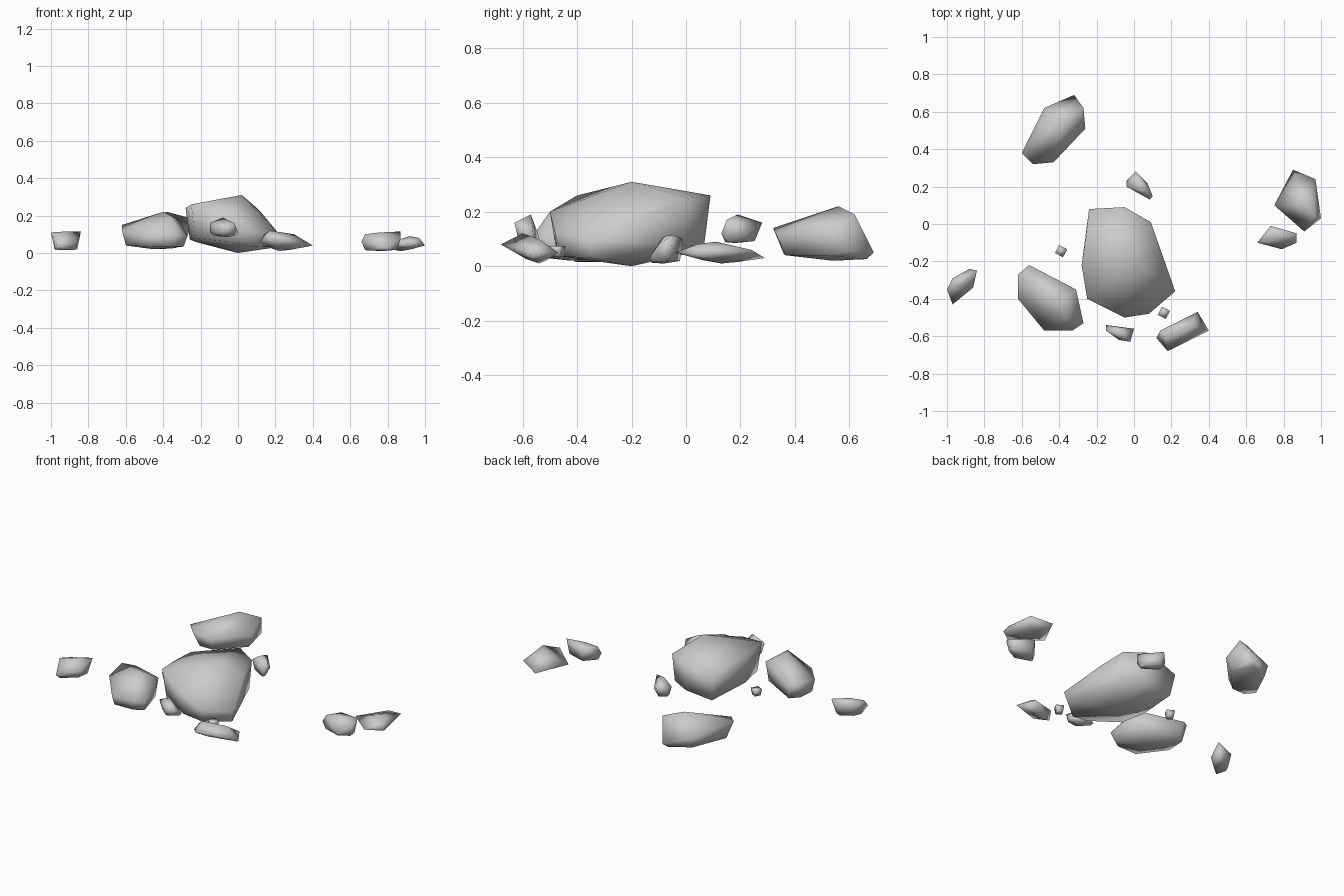
import bpy
import bmesh
import math
from mathutils import Vector

cube = bpy.data.objects.get("Cube")
if cube:
    bpy.data.objects.remove(cube, do_unlink=True)

# One stone grey for every rock
stone = bpy.data.materials.new("stone_grey")
stone.use_nodes = True
colour = (0.6, 0.6, 0.6, 1)
stone.diffuse_color = colour
stone.node_tree.nodes["Principled BSDF"].inputs["Base Color"].default_value = colour


def foot_ring(girdle, foot, spread, drop):
    """Copy of the girdle drawn in towards the foot point, for an undercut base."""
    ring = []
    for p in girdle:
        q = p.lerp(foot, 1 - spread)
        q.z = p.z + (foot.z - p.z) * drop
        ring.append(q)
    return ring


def rock(name, girdle, crests, foot, spread=0.75, drop=0.85):
    """Convex stone from its widest outline, its crest points and a foot point."""
    girdle = [Vector(p) for p in girdle]
    foot = Vector(foot)
    points = girdle + [Vector(p) for p in crests] + [foot]
    points += foot_ring(girdle, foot, spread, drop)

    bm = bmesh.new()
    for p in points:
        bm.verts.new(p)
    hull = bmesh.ops.convex_hull(bm, input=bm.verts[:])
    spare = {g for g in hull["geom_interior"] + hull["geom_unused"]
             if isinstance(g, bmesh.types.BMVert)}
    bmesh.ops.delete(bm, geom=list(spare), context='VERTS')
    bmesh.ops.recalc_face_normals(bm, faces=bm.faces[:])

    mesh = bpy.data.meshes.new(name)
    bm.to_mesh(mesh)
    bm.free()
    mesh.materials.append(stone)
    mesh.shade_smooth()
    obj = bpy.data.objects.new(name, mesh)
    bpy.context.collection.objects.link(obj)
    return obj


def pebble(name, x, y, z, radius=0.034, height=0.04):
    """Tiny four-sided stone, slightly narrower at the base."""
    girdle = []
    for i in range(4):
        a = math.tau * (i + 0.2) / 4
        girdle.append((x + radius * math.cos(a), y + radius * math.sin(a),
                       z + height / 2))
    rock(name, girdle, [], (x, y, z - height / 2), drop=1)


# Main boulder in the middle
rock("main_boulder",
     [(-.24, .08, .19), (-.05, .09, .26), (.09, .01, .25), (.22, -.36, .1),
      (.08, -.48, .12), (-.05, -.5, .2), (-.25, -.4, .26), (-.28, -.22, .24)],
     crests=[(.02, -.2, .31), (-.26, -.1, .25), (.13, -.14, .21)],
     foot=(0, -.2, 0), spread=.92, drop=.7)

# Two medium boulders
rock("front_boulder",
     [(-.56, -.22, .13), (-.62, -.27, .15), (-.62, -.4, .12), (-.48, -.57, .09),
      (-.33, -.57, .1), (-.27, -.53, .09), (-.31, -.35, .17)],
     crests=[(-.4, -.42, .22), (-.36, -.5, .2)],
     foot=(-.45, -.42, .02), spread=.88, drop=.8)
rock("back_boulder",
     [(-.32, .69, .05), (-.48, .62, .1), (-.6, .38, .15), (-.54, .32, .14),
      (-.43, .33, .12), (-.26, .51, .12), (-.27, .62, .19)],
     crests=[(-.38, .56, .22)],
     foot=(-.42, .54, .02), spread=.82, drop=.8)

# Flat stones around the boulders
rock("front_flat_stone",
     [(.34, -.47, .05), (.4, -.57, .04), (.18, -.68, .08), (.12, -.61, .06),
      (.14, -.57, .1)],
     crests=[(.17, -.6, .12), (.3, -.54, .1)],
     foot=(.22, -.54, .01), spread=.35, drop=.75)
rock("side_flat_stone",
     [(.85, .29, .03), (.97, .24, .06), (1, .03, .04), (.91, -.04, .05),
      (.75, .1, .04)],
     crests=[(.92, .11, .09), (.97, .04, .08)],
     foot=(.87, .13, .01), spread=.4, drop=.7)
rock("side_small_stone",
     [(.73, -.01, .1), (.87, -.05, .115), (.87, -.1, .08), (.79, -.135, .03),
      (.66, -.1, .06)],
     crests=[(.68, -.09, .1), (.76, -.08, .11)],
     foot=(.77, -.08, .01), spread=.82, drop=.9)
rock("outer_small_stone",
     [(-.88, -.24, .07), (-.84, -.25, .115), (-.86, -.34, .06), (-.97, -.43, .04),
      (-1, -.35, .11), (-.97, -.29, .1)],
     crests=[(-.92, -.32, .115)],
     foot=(-.92, -.34, .015), drop=.95)

# Chips resting higher up beside the main boulder
rock("front_chip",
     [(-.15, -.54, .11), (0, -.56, .11), (-.02, -.63, .16), (-.08, -.62, .12),
      (-.15, -.57, .16)],
     crests=[(-.08, -.57, .19)],
     foot=(-.06, -.57, .085), spread=.8, drop=.7)
rock("back_chip",
     [(.01, .28, .16), (.07, .22, .12), (.1, .15, .17), (.085, .13, .12),
      (-.04, .2, .15), (-.04, .23, .12)],
     crests=[(.02, .19, .19)],
     foot=(.03, .18, .085), spread=.72, drop=.9)

# Pebbles
pebble("front_pebble", .16, -.475, .055)
pebble("side_pebble", -.39, -.145, .08)
